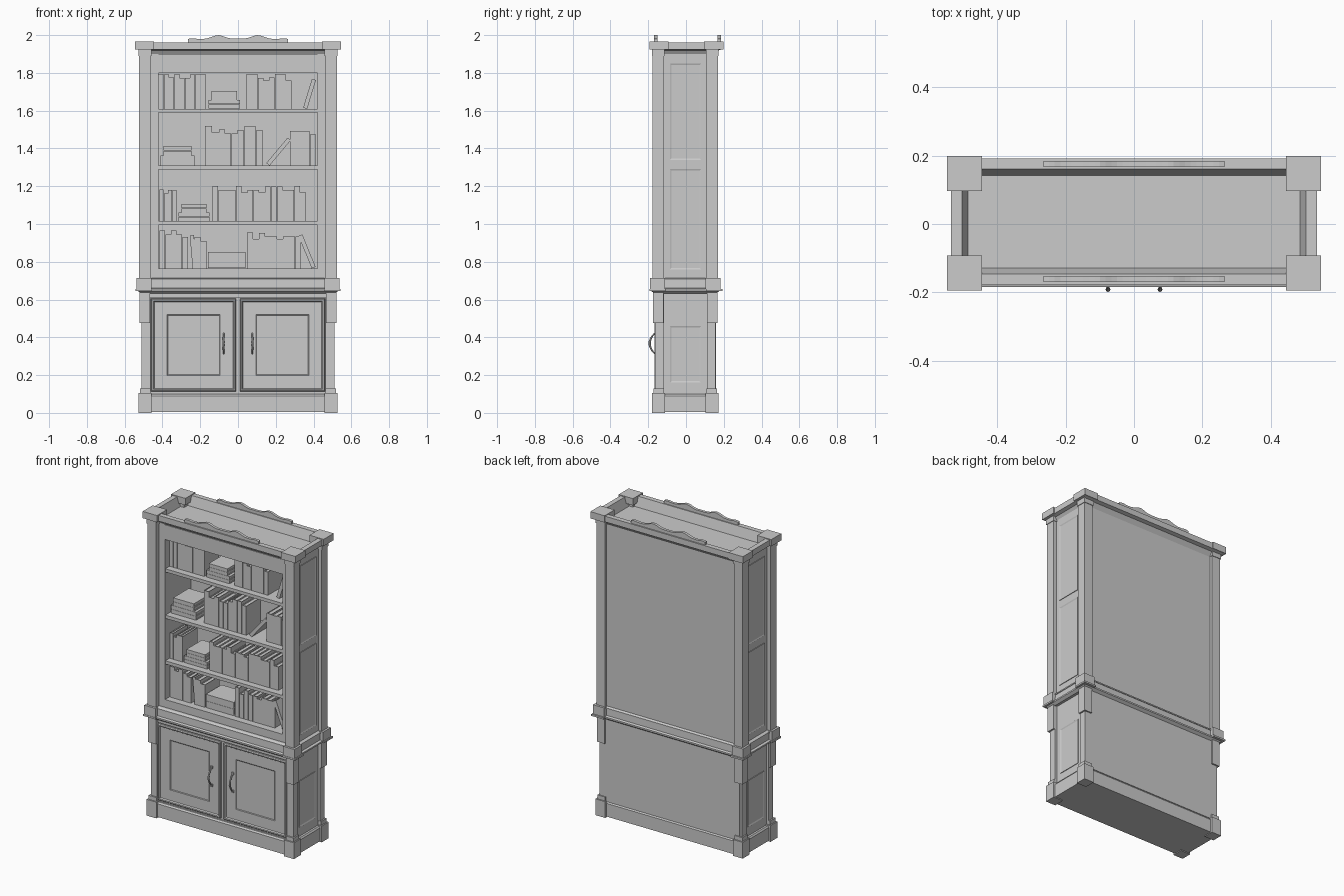
import bpy, bmesh, math, random
from mathutils import Matrix

if "Cube" in bpy.data.objects:
    bpy.data.objects.remove(bpy.data.objects["Cube"])

random.seed(4)


def finish(name, bm):
    bmesh.ops.recalc_face_normals(bm, faces=bm.faces)
    me = bpy.data.meshes.new(name)
    bm.to_mesh(me)
    bm.free()
    ob = bpy.data.objects.new(name, me)
    bpy.context.collection.objects.link(ob)
    return ob


def add_box(bm, x0, x1, y0, y1, z0, z1, M=Matrix()):
    m = (M @ Matrix.Translation(((x0 + x1) / 2, (y0 + y1) / 2, (z0 + z1) / 2))
         @ Matrix.Diagonal((x1 - x0, y1 - y0, z1 - z0, 1)))
    bmesh.ops.create_cube(bm, size=1, matrix=m)


def box(name, *dims):
    bm = bmesh.new()
    add_box(bm, *dims)
    return finish(name, bm)


def loft(name, loops):
    """Skin a series of four-point loops and cap both ends."""
    bm = bmesh.new()
    rings = [[bm.verts.new(p) for p in lp] for lp in loops]
    for a, b in zip(rings, rings[1:]):
        for i in range(4):
            j = (i + 1) % 4
            bm.faces.new((a[i], a[j], b[j], b[i]))
    bm.faces.new(rings[0])
    bm.faces.new(rings[-1])
    return finish(name, bm)


DEPTH = .35  # half width minus half depth, the same for every horizontal layer


def moulding(name, profile, dy=-.004):
    """Sweep a (half width, z) profile around the cabinet."""
    loft(name, [[(sx * h, sy * (h - DEPTH) + dy, z) for sx, sy in ((-1, -1), (1, -1), (1, 1), (-1, 1))]
                for h, z in profile])


def corners(name, out, w, z0, z1, dy=-.004):
    """The same square block at all four corners."""
    for sx, sn in ((-1, "left"), (1, "right")):
        for sy, fn in ((-1, "front"), (1, "back")):
            xs = sorted((sx * out, sx * (out - w)))
            ys = sorted((sy * (out - DEPTH) + dy, sy * (out - DEPTH - w) + dy))
            box(f"{name}_{fn}_{sn}", *xs, *ys, z0, z1)


def panel(name, a0, a1, z0, z1, steps, axis):
    """Moulded panel: steps are (inset, position) pairs along the x or y axis."""
    loops = []
    for i, d in steps:
        pts = [(a0 + i, z0 + i), (a1 - i, z0 + i), (a1 - i, z1 - i), (a0 + i, z1 - i)]
        loops.append([(d, a, z) if axis == 'x' else (a, d, z) for a, z in pts])
    return loft(name, loops)


# Base plinth and lower cabinet
moulding("plinth", [(.515, .005), (.515, .09), (.508, .1)])
corners("plinth_block", .527, .07, 0, .105)
corners("plinth_cap", .519, .056, .105, .13)
box("lower_cabinet", -.495, .495, -.152, .158, .1, .645)
corners("lower_stile", .51, .046, .1, .645, -.003)
corners("bracket", .521, .056, .475, .645)
box("lower_top_rail", -.462, .462, -.16, -.15, .612, .645)

# Waist moulding
moulding("waist_ledge", [(.512, .632), (.53, .645), (.53, .655), (.516, .66), (.514, .7),
                         (.518, .7), (.518, .708), (.505, .715)])
corners("waist_corner_ledge", .543, .088, .645, .656, 0)
corners("waist_block", .537, .08, .656, .715)

# Doors, handles and case sides, mirrored left and right
DOOR = [(0, -.15), (0, -.162), (.005, -.167), (.012, -.166), (.017, -.158), (.085, -.158), (.089, -.155)]
for s, n in ((-1, "left"), (1, "right")):
    panel(f"door_{n}", *sorted((s * .01, s * .46)), .113, .605, DOOR, 'y')

    # Arched pull handle
    hx, h0, h1, N = s * .076, .31, .425, 14
    cu = bpy.data.curves.new(f"handle_{n}", 'CURVE')
    cu.dimensions = '3D'
    cu.bevel_depth, cu.bevel_resolution = .005, 2
    cu.use_fill_caps = True
    sp = cu.splines.new('POLY')
    sp.points.add(N)
    for i, p in enumerate(sp.points):
        arch = max(0, math.sin(math.pi * i / N))
        p.co = (hx, -.158 - .034 * arch ** .7, h0 + (h1 - h0) * i / N, 1)
        p.radius = 1.4 if i in (6, 8) else .75 + .35 * arch
    ob = bpy.data.objects.new(f"handle_{n}", cu)
    bpy.context.collection.objects.link(ob)
    bpy.ops.object.select_all(action='DESELECT')
    ob.select_set(True)
    bpy.context.view_layer.objects.active = ob
    bpy.ops.object.convert(target='MESH')
    bpy.ops.object.shade_smooth_by_angle()
    for z in (h0, h1):
        box(f"handle_mount_{n}", hx - .007, hx + .007, -.165, -.155, z - .008, z + .008)

    # Upper case side and shallow outer panels
    box(f"upper_side_{n}", *sorted((s * .42, s * .5)), -.145, .15, .7, 1.9)
    for pn, x, z0, z1 in (("low", .495, .16, .46), ("middle", .5, .76, 1.29), ("top", .5, 1.34, 1.85)):
        steps = [(0, s * (x - .002)), (0, s * (x + .004)), (.008, s * (x + .001))]
        panel(f"side_panel_{pn}_{n}", -.085, .08, z0, z1, steps, 'x')

# Upper case
corners("post", .523, .061, .715, 1.89)
corners("post_capital", .527, .068, 1.89, 1.925)
box("back_panel", -.465, .465, .12, .15, .7, 1.9)
box("header", -.43, .43, -.145, -.11, 1.8, 1.895)
box("case_floor", -.43, .43, -.145, .13, .7, .765)
box("case_ceiling", -.43, .43, -.12, .13, 1.86, 1.89)

# Cornice with open tray on top
moulding("cornice", [(.49, 1.885), (.512, 1.918), (.535, 1.925), (.535, 1.962), (.503, 1.962), (.485, 1.9)], .007)
corners("cornice_block", .546, .102, 1.923, 1.967, .002)


# Scrolled crests, front and back
def bump(x, centre, width):
    return math.exp(-((x - centre) / width) ** 2)


for y, n in ((-.17, "front"), (.166, "back")):
    bm = bmesh.new()
    xs = [.265 * i / 16 for i in range(-16, 17)]
    pts = [(x, 1.979 + .021 * bump(abs(x), .105, .045) + .005 * bump(abs(x), .24, .018)
            + .003 * bump(x, 0, .04)) for x in xs]
    f = bm.faces.new([bm.verts.new((x, y, z)) for x, z in pts + [(.265, 1.955), (-.265, 1.955)]])
    ext = bmesh.ops.extrude_face_region(bm, geom=[f])
    bmesh.ops.translate(bm, vec=(0, .018, 0), verts=[v for v in ext['geom'] if isinstance(v, bmesh.types.BMVert)])
    finish(f"crest_{n}", bm)


# Books: two covers, a spine and a slightly inset page block
def book(bm, M, w, d, h):
    c = min(.004, w * .2)
    add_box(bm, 0, c, 0, d, 0, h, M)
    add_box(bm, w - c, w, 0, d, 0, h, M)
    add_box(bm, c, w - c, 0, c, 0, h, M)
    add_box(bm, c, w - c, c, d - c, c, h - c, M)


FRONT = -.1


def shelf_of_books(name, z, runs, stack, leaners):
    """Runs: start, end, count, tallest. Stack: start, end, height, count. Leaners: x, tilt, length."""
    bm = bmesh.new()
    for x0, x1, count, tall in runs:
        w = (x1 - x0) / count
        for i in range(count):
            h = tall - (0 if i == 0 else random.choice((0, .003, .02, .022, .035)))
            book(bm, Matrix.Translation((x0 + i * w, FRONT, z)), w - .001, .15, h)
    x0, x1, height, count = stack
    t = height / count
    for i in range(count):
        inset = .016 if i >= count / 2 and count > 2 else 0
        M = Matrix.Translation((x0 + inset, FRONT, z + t * (i + 1))) @ Matrix.Rotation(math.pi / 2, 4, 'Y')
        book(bm, M, t - .001, .16, x1 - x0 - 2 * inset)
    for x, tilt, h in leaners:
        a = math.radians(tilt)
        M = Matrix.Translation((x, FRONT, z + max(0, .02 * math.sin(a)))) @ Matrix.Rotation(a, 4, 'Y')
        book(bm, M, .022, .14, h)
    finish(name, bm)


shelf_of_books("books_top", 1.61, [(-.42, -.17, 9, .185), (.045, .285, 8, .185)],
               (-.155, .01, .093, 4), [(.345, 17, .16)])
shelf_of_books("books_upper", 1.31, [(-.175, -.1, 2, .21), (-.1, .03, 4, .19), (.032, .13, 3, .207), (.275, .415, 4, .183)],
               (-.41, -.23, .103, 4), [(.15, 40, .175)])
shelf_of_books("books_middle", 1.015, [(-.415, -.325, 4, .167), (-.135, .36, 16, .186)],
               (-.315, -.15, .09, 4), [])
shelf_of_books("books_bottom", .765, [(-.415, -.265, 5, .2), (-.23, -.165, 2, .165), (.048, .335, 9, .19)],
               (-.16, .04, .087, 2), [(-.24, -5, .175), (.39, -22, .185)])
for i, z in enumerate((1.015, 1.31, 1.61)):
    box(f"shelf_{i}", -.425, .425, -.143, .125, z - .021, z)
